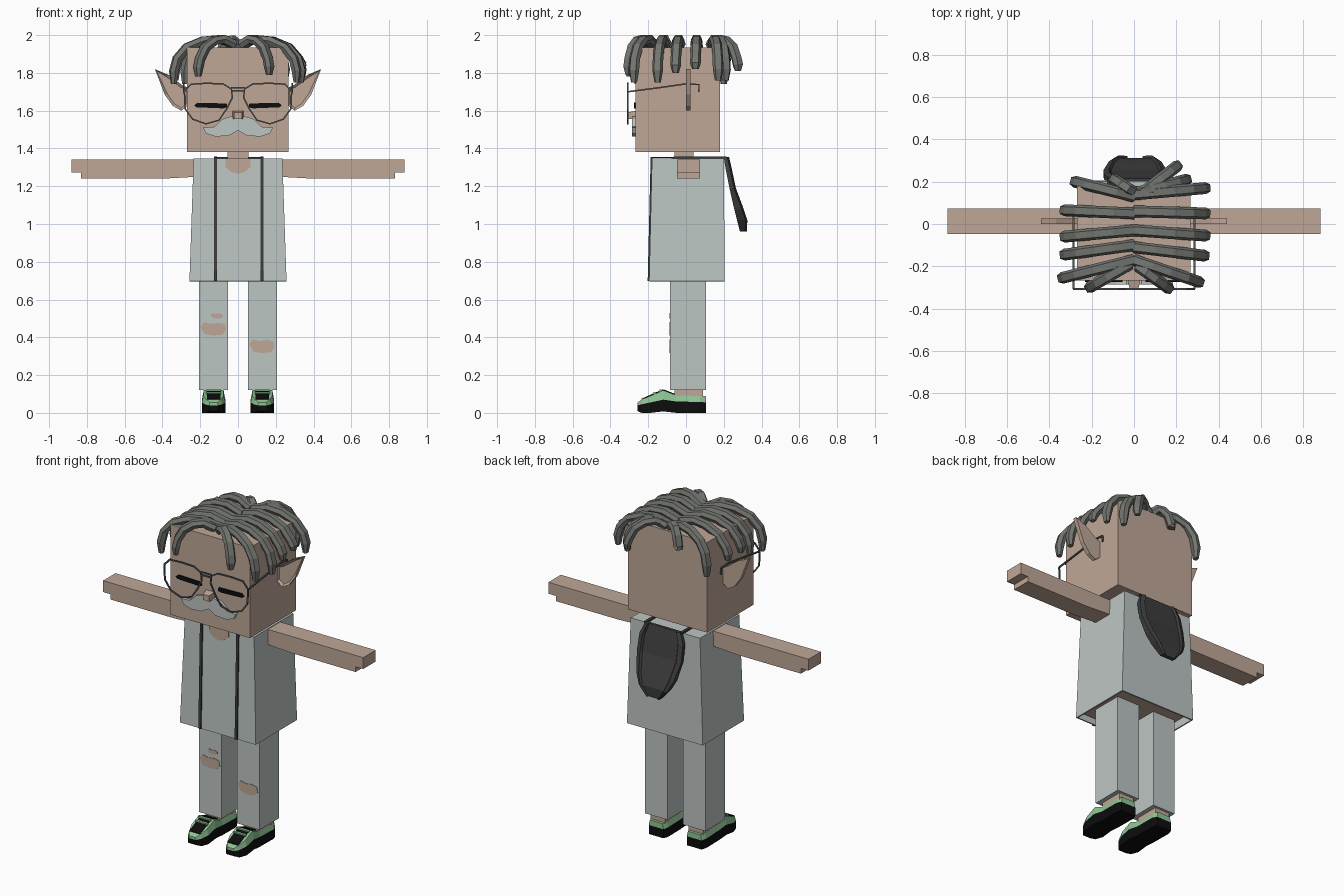
import bpy, bmesh
from mathutils import Vector

old = bpy.data.objects.get("Cube")
if old:
    bpy.data.objects.remove(old, do_unlink=True)


def material(name, srgb):
    col = [((c + 0.055) / 1.055) ** 2.4 if c > 0.04 else c / 12.92 for c in srgb] + [1]
    m = bpy.data.materials.new(name)
    m.use_nodes = True
    m.diffuse_color = col
    m.node_tree.nodes["Principled BSDF"].inputs["Base Color"].default_value = col
    return m


SKIN = material("skin", (0.75, 0.655, 0.595))
CLOTH = material("pale grey cloth", (0.74, 0.775, 0.765))
HAIR = material("grey hair", (0.45, 0.46, 0.44))
DARK = material("charcoal", (0.24, 0.24, 0.24))
METAL = material("frame grey", (0.36, 0.36, 0.35))
BLACK = material("black", (0.05, 0.05, 0.05))
GREEN = material("mint green", (0.56, 0.77, 0.58))


def finish(bm, name, mat):
    bmesh.ops.recalc_face_normals(bm, faces=bm.faces)
    me = bpy.data.meshes.new(name)
    bm.to_mesh(me)
    bm.free()
    ob = bpy.data.objects.new(name, me)
    me.materials.append(mat)
    bpy.context.scene.collection.objects.link(ob)
    return ob


def loft(name, rings, mat, closed=False):
    """Skin equal-sized rings of points; cap the ends unless closed."""
    bm = bmesh.new()
    vs = [[bm.verts.new(p) for p in r] for r in rings]
    n = len(vs[0])
    pairs = list(zip(vs, vs[1:])) + ([(vs[-1], vs[0])] if closed else [])
    for a, b in pairs:
        for i in range(n):
            bm.faces.new((a[i], a[(i + 1) % n], b[(i + 1) % n], b[i]))
    if not closed:
        bm.faces.new(vs[0])
        bm.faces.new(vs[-1])
    return finish(bm, name, mat)


def rect(x0, x1, y0, y1, z):
    return [(x0, y0, z), (x1, y0, z), (x1, y1, z), (x0, y1, z)]


def box(name, x0, x1, y0, y1, z0, z1, mat):
    return loft(name, [rect(x0, x1, y0, y1, z0), rect(x0, x1, y0, y1, z1)], mat)


def front_plate(name, pts, y0, y1, mat):
    return loft(name, [[(x, y, z) for x, z in pts] for y in (y0, y1)], mat)


def sweep(name, path, ref, wide, thick, mat, closed=False, sides=4, tip=1):
    """Sweep a rectangle or hexagon along a path, its width lying along ref."""
    pts = [Vector(p) for p in path]
    n = len(pts)
    shape = ([(1, 1), (-1, 1), (-1, -1), (1, -1)] if sides == 4 else
             [(1, 0), (.6, 1), (-.6, 1), (-1, 0), (-.6, -1), (.6, -1)])
    rings = []
    for i, p in enumerate(pts):
        a = pts[(i - 1) % n] if closed or i else p
        b = pts[(i + 1) % n] if closed or i < n - 1 else p
        t = (b - a).normalized()
        u = Vector(ref)
        u = (u - t * u.dot(t)).normalized()
        v = t.cross(u)
        k = tip if i == n - 1 and not closed else 1
        rings.append([p + u * wide * k * c + v * thick * k * s for c, s in shape])
    return loft(name, rings, mat, closed)


# head and neck
box("head", -.27, .268, -.268, .18, 1.382, 1.935, SKIN)
box("neck", -.055, .055, -.06, .04, 1.33, 1.39, SKIN)
loft("nose", [[(x, y, z) for x, z in ((-w, 1.555), (w, 1.555), (w, t), (-w, t))]
              for y, w, t in ((-.265, .03, 1.6), (-.31, .02, 1.59))], SKIN)

# moustache
half = [(0, 1.555), (.035, 1.57), (.085, 1.555), (.125, 1.515), (.185, 1.51),
        (.17, 1.48), (.12, 1.463), (.05, 1.467), (0, 1.495)]
front_plate("moustache", half + [(-x, z) for x, z in half[-2:0:-1]], -.286, -.266, CLOTH)

lens = [(.035, 1.715), (.08, 1.742), (.17, 1.745), (.25, 1.74), (.284, 1.7), (.28, 1.61),
        (.24, 1.555), (.17, 1.53), (.1, 1.55), (.06, 1.61), (.03, 1.67)]
ear = [(.262, 1.63), (.3, 1.6), (.345, 1.625), (.388, 1.685), (.44, 1.82), (.37, 1.79),
       (.295, 1.735), (.262, 1.72)]

for s, side in ((1, "left"), (-1, "right")):
    # ear with recessed front
    ob = front_plate(side + "_ear", [(s * x, z) for x, z in ear], 0, .025, SKIN)
    bm = bmesh.new()
    bm.from_mesh(ob.data)
    face = [f for f in bm.faces if f.normal.y < -.9]
    bmesh.ops.inset_region(bm, faces=face, thickness=.014, depth=-.012)
    bm.to_mesh(ob.data)
    bm.free()

    # closed eye with lashes
    front_plate(side + "_eye", [(s * x, z) for x, z in (
        (.055, 1.618), (.08, 1.612), (.22, 1.618), (.232, 1.628), (.215, 1.642), (.06, 1.638))],
        -.275, -.267, BLACK)

    # spectacles
    sweep(side + "_lens_rim", [(s * x, -.308, z) for x, z in lens], (0, 1, 0), .004, .004, METAL, True)
    sweep(side + "_temple", [(s * .286, y, z) for y, z in (
        (-.308, 1.7), (-.14, 1.722), (.0, 1.742), (.068, 1.738), (.068, 1.7))],
        (1, 0, 0), .004, .004, METAL)

    # arm with stepped hand
    front_plate(side + "_arm", [(s * x, z) for x, z in (
        (.22, 1.25), (.4, 1.24), (.83, 1.24), (.83, 1.272), (.882, 1.272), (.882, 1.342), (.22, 1.342))],
        -.047, .073, SKIN)

    # trouser leg and ankle
    c = s * .129
    box(side + "_leg", c - .077, c + .077, -.085, .105, .12, .74, CLOTH)
    box(side + "_ankle", c - .05, c + .05, -.06, .09, .06, .13, SKIN)

    # shoe: stations along y of half width, bottom, sole top and upper top
    stations = [(.105, .05, 0, .055, .088), (.075, .06, 0, .058, .09), (-.05, .058, 0, .06, .092),
                (-.12, .062, .008, .07, .12), (-.19, .062, 0, .055, .09),
                (-.235, .045, 0, .045, .07), (-.257, .024, .01, .04, .055)]
    loft(side + "_sole", [[(c - w, y, b), (c + w, y, b), (c + w, y, m), (c - w, y, m)]
                          for y, w, b, m, t in stations], BLACK)
    loft(side + "_shoe_upper", [[(c - w, y, m), (c + w, y, m), (c + w * .85, y, t), (c - w * .85, y, t)]
                                for y, w, b, m, t in stations], GREEN)
    top = [(c, y, t + .001) for y, w, b, m, t in stations[2:]]
    sweep(side + "_shoe_tongue", top[1:4], (1, 0, 0), .036, .004, BLACK)
    sweep(side + "_shoe_tongue_back", top[:2], (1, 0, 0), .036, .004, BLACK)
    for y, z in ((-.135, .118), (-.165, .105)):
        box(side + "_lace", c - .04, c + .04, y - .006, y + .006, z - .01, z + .006, GREEN)

    # vest edge running over the shoulder
    x = .004 + s * .123
    sweep(side + "_vest_edge", [(x, -.197, .697), (x, -.182, 1.352), (x, .215, 1.352)],
          (1, 0, 0), .008, .006, DARK)

# spectacle bridge
for z in (1.705, 1.722):
    box("bridge", -.036, .036, -.312, -.304, z - .004, z + .004, METAL)

# ripped knees
def rip(name, x, z, w, h):
    outline = [(-1, .3), (-.75, 1), (-.2, .75), (.4, .9), (.9, .7), (1, -.2), (.65, -.9), (0, -1), (-.7, -.8)]
    front_plate(name, [(x + w * a, z + h * b) for a, b in outline], -.088, -.08, SKIN)

rip("right_knee_rip", -.13, .445, .068, .035)
rip("right_knee_small_rip", -.112, .514, .033, .014)
rip("left_knee_rip", .128, .353, .067, .036)

# hollow shirt with the body inside
shirt = loft("shirt", [rect(-.257, .257, -.195, .205, .697), rect(-.235, .235, -.18, .2, 1.346)], CLOTH)
bm = bmesh.new()
bm.from_mesh(shirt.data)
bmesh.ops.delete(bm, geom=[f for f in bm.faces if f.normal.z < -.9], context="FACES")
bm.to_mesh(shirt.data)
bm.free()
mod = shirt.modifiers.new("thickness", "SOLIDIFY")
mod.thickness = .012
mod.offset = -1
box("body", -.222, .222, -.166, .187, .72, 1.33, SKIN)
front_plate("neckline", [(-.065, 1.346), (-.065, 1.3), (-.035, 1.275), (0, 1.265), (.035, 1.275),
                         (.065, 1.3), (.065, 1.346)], -.187, -.179, SKIN)

# hanging hood: shield-shaped stations of height, half width, inner y and outer y
hood_rows = [(1.355, .12, .2, .228), (1.29, .147, .21, .243), (1.19, .15, .23, .264),
             (1.08, .125, .255, .305), (1.02, .095, .27, .325), (.96, .045, .285, .322)]
hood = loft("hood", [[(.005 + a * w, y, z) for a, y in (
    (-1, i), (1, i), (1, o - .01), (.82, o), (.76, o - .012), (-.76, o - .012), (-.82, o), (-1, o - .01))]
    for z, w, i, o in hood_rows], DARK)

# hair strands: root x, y then tip x, y, z
strands = [(0, .14, .34, .17, 1.76), (0, .06, .34, .05, 1.82), (0, -.03, .34, -.055, 1.8),
           (0, -.11, .335, -.15, 1.75), (0, -.17, .31, -.275, 1.75), (.02, -.2, .165, -.305, 1.79),
           (0, .13, -.28, .2, 1.74), (0, .05, -.33, .065, 1.8), (0, -.03, -.33, -.06, 1.8),
           (0, -.1, -.33, -.145, 1.76), (0, -.17, -.34, -.255, 1.74), (-.02, -.19, -.21, -.3, 1.78),
           (.03, .14, .205, .275, 1.81), (0, .15, -.1, .215, 1.88), (.02, .15, .25, .21, 1.76)]
for i, (rx, ry, tx, ty, tz) in enumerate(strands):
    d = Vector((tx - rx, ty - ry, 0))
    side = (-d.y, d.x, 0)
    path = [(rx + d.x * f, ry + d.y * f, z) for f, z in (
        (0, 1.95), (.3, 1.978), (.55, 1.97), (.8, 1.935), (.95, 1.875))]
    path += [(tx, ty, (1.875 + tz) / 2), (tx, ty, tz)]
    sweep("hair_strand_%02d" % (i + 1), path, side, .028, .022, HAIR, sides=6, tip=.6)
